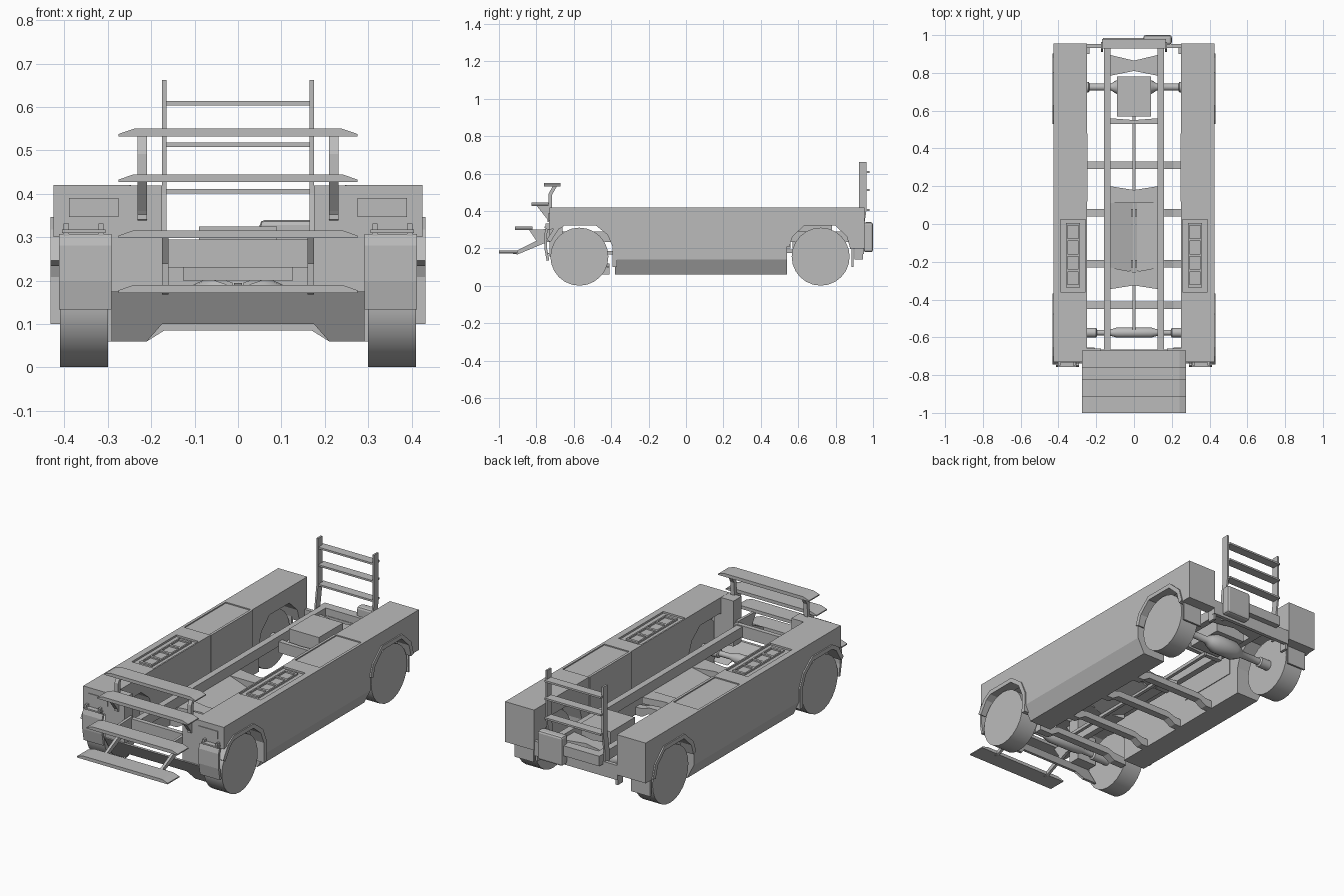
import bpy, bmesh, math
from mathutils import Vector

if "Cube" in bpy.data.objects:
    bpy.data.objects.remove(bpy.data.objects["Cube"], do_unlink=True)

grey = bpy.data.materials.new("plain_grey")
grey.use_nodes = True
grey.diffuse_color = (0.5, 0.5, 0.5, 1)
grey.node_tree.nodes["Principled BSDF"].inputs["Base Color"].default_value = (0.5, 0.5, 0.5, 1)


def finish(name, bm):
    bmesh.ops.recalc_face_normals(bm, faces=bm.faces)
    mesh = bpy.data.meshes.new(name)
    bm.to_mesh(mesh)
    bm.free()
    mesh.materials.append(grey)
    ob = bpy.data.objects.new(name, mesh)
    bpy.context.collection.objects.link(ob)
    return ob


def prism(name, pts, axis, lo, hi, edit=None):
    """Extrude a 2D outline along an axis; outline is given in the other two axes."""
    bm = bmesh.new()

    def put(p, d):
        co = list(p)
        co.insert("xyz".index(axis), d)
        return bm.verts.new(co)
    a, b = ([put(p, d) for p in pts] for d in (lo, hi))
    bm.faces.new(a)
    bm.faces.new(b)
    for i in range(len(pts)):
        j = (i + 1) % len(pts)
        bm.faces.new((a[i], a[j], b[j], b[i]))
    if edit:
        edit(bm)
    return finish(name, bm)


def box(name, x, y, z):
    return prism(name, [(x[0], y[0]), (x[1], y[0]), (x[1], y[1]), (x[0], y[1])], "z", *z)


def bar(name, path, w, x):
    """Strap following a side path (y, z), w thick, spanning x."""
    up, down = [], []
    for i, p in enumerate(path):
        q, r = path[max(i - 1, 0)], path[min(i + 1, len(path) - 1)]
        t = Vector((r[0] - q[0], r[1] - q[1])).normalized()
        n = Vector((-t.y, t.x)) * w / 2
        up.append((p[0] + n.x, p[1] + n.y))
        down.append((p[0] - n.x, p[1] - n.y))
    return prism(name, up + down[::-1], "x", *x)


def turned(name, profile, y, z, sides=16):
    """Spin (x, radius) pairs about an x-parallel axis."""
    bm = bmesh.new()
    rings = [[bm.verts.new((x, y + r * math.sin(k * math.tau / sides), z + r * math.cos(k * math.tau / sides)))
              for k in range(sides)] for x, r in profile]
    for a, b in zip(rings, rings[1:]):
        for k in range(sides):
            bm.faces.new((a[k], a[k - 1], b[k - 1], b[k]))
    bm.faces.new(rings[0])
    bm.faces.new(rings[-1])
    ob = finish(name, bm)
    ob.data.shade_smooth()
    ob.data.set_sharp_from_angle(angle=math.radians(35))
    return ob


def mirrored(ob):
    """Repeat a left part on the right side."""
    ob.modifiers.new("mirror", "MIRROR")
    return ob


# side bodies with open wheel arches and a slanted sill
front_arch = [(-0.38, 0.06), (-0.38, 0.21), (-0.41, 0.28), (-0.48, 0.335),
              (-0.65, 0.335), (-0.69, 0.31)]
rear_arch = [(0.89, 0.2), (0.87, 0.27), (0.8, 0.335), (0.63, 0.335),
             (0.56, 0.27), (0.54, 0.21), (0.54, 0.06)]
outline = [(-0.73, 0.3), (-0.73, 0.42), (0.955, 0.42), (0.955, 0.2)] + rear_arch + front_arch


def slant_sill(bm):
    bmesh.ops.bisect_plane(bm, geom=bm.verts[:] + bm.edges[:] + bm.faces[:],
                           plane_co=(0, 0, 0.14), plane_no=(0, 0, 1))
    for v in bm.verts:
        if v.co.z < 0.1 and v.co.x > 0.4:
            v.co.x = 0.385


body = prism("side_body", outline, "x", 0.25, 0.425, slant_sill)

# sunken deck hatch and vent
for label, x, y, depth in (("hatch", (0.26, 0.41), (0.12, 0.48), 0.006),
                           ("vent", (0.258, 0.39), (-0.36, 0.025), 0.01)):
    cutter = box(label + "_cutter", x, y, (0.42 - depth, 0.46))
    cutter.hide_render = True
    cutter.hide_viewport = True
    cut = body.modifiers.new(label, "BOOLEAN")
    cut.object = cutter
    cut.solver = "EXACT"
mirrored(body)
for x in (0.285, 0.352):
    mirrored(box("vent_side", (x, x + 0.008), (-0.335, 0.005), (0.405, 0.419)))
for i in range(5):
    y = -0.335 + i * 0.0815
    mirrored(box("vent_bar", (0.285, 0.36), (y, y + 0.014), (0.405, 0.418)))
mirrored(box("inner_wall_panel", (0.246, 0.252), (0.12, 0.48), (0.2, 0.42)))
mirrored(box("front_corner", (0.175, 0.292), (-0.73, -0.66), (0.17, 0.419)))

# arch flares and wheels
for label, arch, y in (("front", [(-0.382, 0.1)] + front_arch[1:] + [(-0.735, 0.24)], -0.57),
                       ("rear", rear_arch[:-1], 0.72)):
    mirrored(bar(label + "_arch_flare", arch, 0.024, (0.36, 0.432)))
    mirrored(turned(label + "_wheel", [(0.30, 0.155), (0.41, 0.155)], y, 0.156, 24))

# front flaps with hinge bars, lamp panels, rear flaps
mirrored(bar("front_flap", [(-0.742, 0.305), (-0.75, 0.28), (-0.75, 0.2), (-0.738, 0.135)],
             0.014, (0.292, 0.412)))
mirrored(box("flap_hinge_bar", (0.305, 0.405), (-0.757, -0.73), (0.31, 0.318)))
for x in (0.31, 0.39):
    mirrored(box("flap_hinge", (x, x + 0.012), (-0.75, -0.728), (0.3, 0.332)))
mirrored(box("lamp_panel", (0.275, 0.39), (-0.734, -0.729), (0.347, 0.39)))
mirrored(box("rear_flap", (0.295, 0.41), (0.885, 0.895), (0.1, 0.25)))
mirrored(box("rear_lamp", (0.235, 0.25), (0.9, 0.945), (0.14, 0.21)))

# chassis rails
mirrored(box("chassis_rail", (0.125, 0.16), (-0.67, 0.935), (0.235, 0.29)))


# waisted cross members between the rails
def waisted(name, y0, y1, dip0, dip1, z):
    prism(name, [(-0.127, y0), (0, y0 + dip0), (0.127, y0), (0.127, y1), (0, y1 - dip1), (-0.127, y1)],
          "z", *z)


waisted("rear_cross_member", 0.785, 0.895, 0.025, 0.03, (0.235, 0.27))
waisted("diff_cross_member", 0.53, 0.56, 0, 0.01, (0.2, 0.26))
waisted("mid_cross_member", 0.11, 0.2, 0, 0.02, (0.2, 0.235))
waisted("fore_cross_member", -0.345, -0.23, 0.02, 0.025, (0.2, 0.235))
box("nose_cross_member", (-0.176, 0.176), (-0.69, -0.665), (0.23, 0.295))
mirrored(prism("tunnel_panel", [(0.012, 0.185), (0.127, 0.225), (0.127, 0.235), (0.012, 0.195)],
               "y", -0.25, 0.12))

# belly ribs hung between the side bodies
half = [(0.29, 0.1), (0.29, 0.06), (0.21, 0.06), (0.17, 0.085)]
top = [(0.165, 0.12), (0.21, 0.105)]
rib = half + [(-x, z) for x, z in half[::-1]] + [(-0.21, 0.105), (-0.165, 0.12)] + top
for y in (-0.43, -0.21, 0.06, 0.31):
    prism("belly_rib", rib, "y", y - 0.02, y + 0.02)


# skid plate under the nose, sloping back and down
def lean(bm):
    for v in bm.verts:
        v.co.y -= (v.co.z - 0.06) * 0.6


skid = [(0.292, 0.175), (0.292, 0.06), (0.21, 0.06), (0.175, 0.1)]
prism("skid_plate", skid + [(-x, z) for x, z in skid[::-1]], "y", -0.67, -0.655, lean)

# drive line and axles
box("diff_housing", (-0.09, 0.09), (0.57, 0.78), (0.2, 0.325))
for y0, y1 in ((0.18, 0.58), (-0.56, 0.18)):
    bar("drive_shaft", [(y0, 0.175), (y1, 0.185)], 0.018, (-0.009, 0.009))
rear_hub = [(0.06, 0.05), (0.1, 0.032), (0.12, 0.019), (0.235, 0.019), (0.24, 0.028), (0.31, 0.028)]
front_hub = [(0.09, 0.027), (0.13, 0.015), (0.195, 0.015), (0.2, 0.025), (0.31, 0.025)]
for label, y, hub in (("front", -0.575, front_hub), ("rear", 0.725, rear_hub)):
    turned(label + "_axle", [(-x, r) for x, r in hub[::-1]] + hub, y, 0.16)

# rear beam, top plate and storage box
box("rear_beam", (-0.252, 0.252), (0.932, 0.952), (0.17, 0.25))
box("rear_top_plate", (-0.165, 0.165), (0.935, 0.985), (0.235, 0.29))
canister = box("storage_box", (0.05, 0.2), (0.95, 1.0), (0.18, 0.34))
bevel = canister.modifiers.new("bevel", "BEVEL")
bevel.width = 0.012
bevel.segments = 2

# rear ladder
mirrored(bar("ladder_post", [(0.945, 0.662), (0.945, 0.4), (0.93, 0.3), (0.93, 0.17)],
             0.038, (0.165, 0.175)))
for z in (0.406, 0.513, 0.609):
    box("ladder_rung", (-0.17, 0.17), (0.93, 0.98), (z - 0.005, z + 0.005))

# front steps with tapered ends
for y0, y1, z in ((-0.76, -0.67, 0.532), (-0.825, -0.735, 0.427), (-0.915, -0.82, 0.298), (-1.0, -0.9, 0.172)):
    prism("front_step", [(-0.275, z), (0.275, z), (0.275, z + 0.006), (0.24, z + 0.018),
                         (-0.24, z + 0.018), (-0.275, z + 0.006)], "y", y0, y1)

# step brackets
mirrored(bar("upper_bracket", [(-0.7, 0.535), (-0.725, 0.49), (-0.73, 0.34)], 0.02, (0.21, 0.232)))
mirrored(prism("middle_bracket", [(-0.8, 0.43), (-0.728, 0.43), (-0.728, 0.335), (-0.745, 0.36)],
               "x", 0.21, 0.232))
mirrored(prism("lower_bracket", [(-0.93, 0.172), (-0.9, 0.19), (-0.8, 0.24), (-0.84, 0.3), (-0.68, 0.305),
                                 (-0.68, 0.235), (-0.74, 0.235), (-0.9, 0.168)], "x", 0.16, 0.175))
